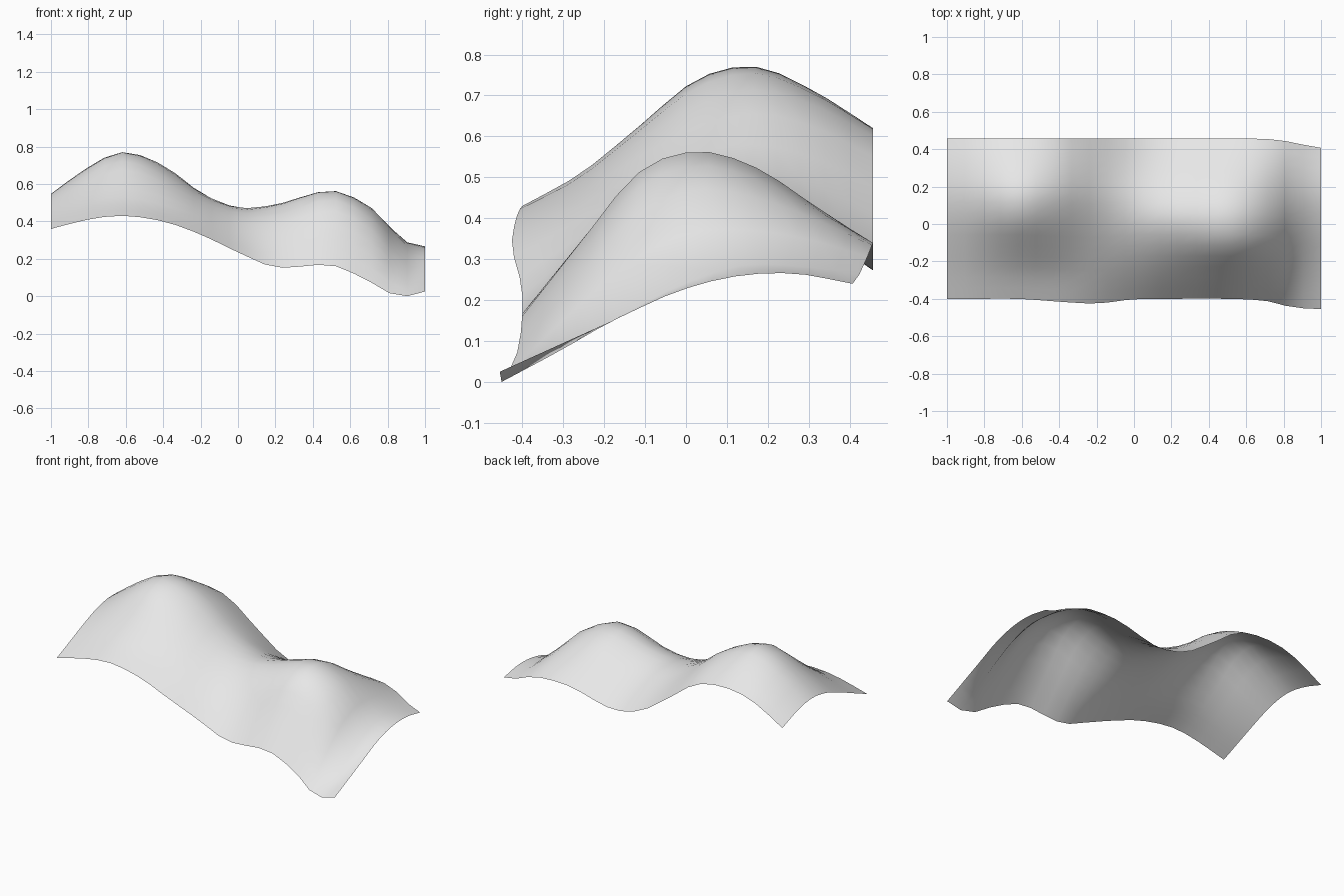
import bpy
import bmesh

if "Cube" in bpy.data.objects:
    bpy.data.objects.remove(bpy.data.objects["Cube"], do_unlink=True)

COLUMNS, ROWS = 21, 15

# Cross-sections: x position, front y, back y, heights from front to back
sections = [
    (-1, -.4, .457, (.36, .42, .48, .53, .547, .52, .47)),
    (-.8, -.4, .457, (.41, .485, .575, .66, .69, .65, .58)),
    (-.62, -.4, .457, (.43, .51, .625, .74, .77, .71, .62)),
    (-.4, -.415, .457, (.4, .47, .57, .66, .7, .665, .59)),
    (-.2, -.425, .457, (.33, .41, .48, .535, .555, .52, .45)),
    (0, -.402, .457, (.235, .335, .42, .47, .465, .4, .315)),
    (.2, -.4, .457, (.155, .305, .43, .49, .455, .37, .27)),
    (.5, -.4, .457, (.165, .345, .515, .565, .525, .43, .335)),
    (.7, -.41, .455, (.08, .26, .42, .48, .46, .405, .335)),
    (.8, -.435, .445, (.02, .17, .3, .375, .38, .355, .31)),
    (.9, -.45, .425, (0, .08, .165, .24, .287, .285, .265)),
    (1, -.455, .407, (.025, .09, .155, .22, .258, .265, .24)),
]


def spline(knots, values, at):
    """Smooth curve through the values at unevenly spaced knots."""
    last = len(knots) - 1

    def slope(i):
        a, b = max(i - 1, 0), min(i + 1, last)
        return (values[b] - values[a]) / (knots[b] - knots[a])

    i = 0
    while i < last - 1 and at > knots[i + 1]:
        i += 1
    h = knots[i + 1] - knots[i]
    t = (at - knots[i]) / h
    s = 1 - t
    return (s * s * (1 + 2 * t) * values[i] + t * t * (1 + 2 * s) * values[i + 1]
            + h * t * s * (s * slope(i) - t * slope(i + 1)))


# Loft the sheet through the cross-sections
xs = [s[0] for s in sections]
fronts = [s[1] for s in sections]
backs = [s[2] for s in sections]
profiles = list(zip(*[s[3] for s in sections]))
steps = [i / (len(profiles) - 1) for i in range(len(profiles))]

bm = bmesh.new()
grid = []
for c in range(COLUMNS + 1):
    x = -1 + 2 * c / COLUMNS
    front, back = spline(xs, fronts, x), spline(xs, backs, x)
    heights = [spline(xs, p, x) for p in profiles]
    column = []
    for r in range(ROWS + 1):
        t = r / ROWS
        z = spline(steps, heights, t)
        column.append(bm.verts.new((x, front + (back - front) * t, z)))
    grid.append(column)
for a, b in zip(grid, grid[1:]):
    for r in range(ROWS):
        bm.faces.new((a[r], b[r], b[r + 1], a[r + 1])).smooth = True

mesh = bpy.data.meshes.new("wavy_sheet")
bm.to_mesh(mesh)
bm.free()

# Plain light grey surface
grey = bpy.data.materials.new("light_grey")
grey.use_nodes = True
grey.diffuse_color = (.8, .8, .8, 1)
grey.node_tree.nodes["Principled BSDF"].inputs["Base Color"].default_value = (.8, .8, .8, 1)
mesh.materials.append(grey)

sheet = bpy.data.objects.new("wavy_sheet", mesh)
bpy.context.collection.objects.link(sheet)
